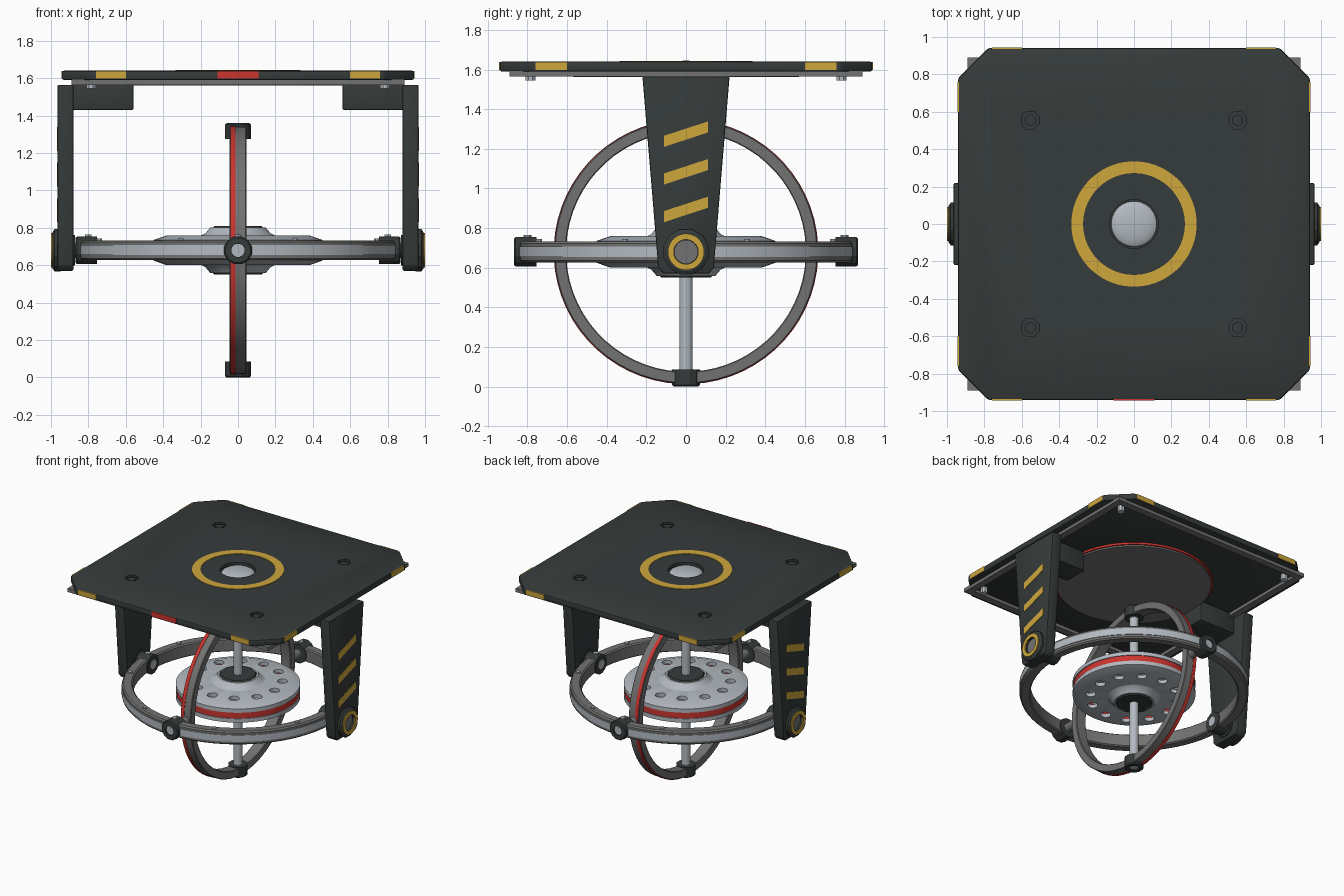
import bpy, bmesh
from math import cos, sin, pi, radians
from mathutils import Vector, Matrix

if "Cube" in bpy.data.objects:
    bpy.data.objects.remove(bpy.data.objects["Cube"], do_unlink=True)

C = 0.68        # height of the gimbal centre
TOP = 1.64      # top of the platform


def material(name, rgb):
    m = bpy.data.materials.new(name)
    m.use_nodes = True
    m.diffuse_color = (*rgb, 1)
    m.node_tree.nodes["Principled BSDF"].inputs["Base Color"].default_value = (*rgb, 1)
    return m


dark = material("dark paint", (0.036, 0.044, 0.043))
grey = material("grey metal", (0.17, 0.17, 0.168))
steel = material("bright steel", (0.45, 0.49, 0.53))
yellow = material("yellow paint", (0.62, 0.38, 0.045))
red = material("red paint", (0.6, 0.035, 0.028))


def finish(name, bm, mat, bevel=0):
    bmesh.ops.remove_doubles(bm, verts=bm.verts, dist=1e-5)
    bmesh.ops.recalc_face_normals(bm, faces=bm.faces)
    if bevel:
        sharp = [e for e in bm.edges if e.calc_face_angle(0) > 0.5]
        bmesh.ops.bevel(bm, geom=sharp, offset=bevel, segments=2, profile=0.5, affect='EDGES')
    me = bpy.data.meshes.new(name)
    bm.to_mesh(me)
    bm.free()
    me.materials.append(mat)
    ob = bpy.data.objects.new(name, me)
    bpy.context.collection.objects.link(ob)
    return ob


def lathe(name, profile, mat, axis=(0, 0, 1), loc=(0, 0, 0), seg=64, bevel=0):
    """Spin a closed (radius, height) profile about an axis."""
    bm = bmesh.new()
    rows = [[bm.verts.new((r * cos(a), r * sin(a), h)) for r, h in profile]
            for a in (2 * pi * (i + 0.5) / seg for i in range(seg))]
    n = len(profile)
    for i in range(seg):
        a, b = rows[i], rows[(i + 1) % seg]
        for j in range(n):
            k = (j + 1) % n
            if profile[j][0] + profile[k][0] > 0:
                bm.faces.new((a[j], b[j], b[k], a[k]))
    turn = Vector((0, 0, 1)).rotation_difference(Vector(axis)).to_matrix().to_4x4()
    bm.transform(Matrix.Translation(loc) @ turn)
    return finish(name, bm, mat, bevel)


def tube(name, r0, r1, h0, h1, mat, **kw):
    return lathe(name, [(r0, h0), (r1, h0), (r1, h1), (r0, h1)], mat, **kw)


def prism(name, points, push, mat, bevel=0):
    bm = bmesh.new()
    f = bm.faces.new([bm.verts.new(p) for p in points])
    ext = bmesh.ops.extrude_face_region(bm, geom=[f])["geom"]
    bmesh.ops.translate(bm, vec=push, verts=[g for g in ext if isinstance(g, bmesh.types.BMVert)])
    return finish(name, bm, mat, bevel)


def box(name, lo, hi, mat, bevel=0):
    pts = [(lo[0], lo[1], lo[2]), (hi[0], lo[1], lo[2]), (hi[0], hi[1], lo[2]), (lo[0], hi[1], lo[2])]
    return prism(name, pts, (0, 0, hi[2] - lo[2]), mat, bevel)


def cut(ob, cutters):
    for c in cutters:
        m = ob.modifiers.new("cut", 'BOOLEAN')
        m.object = c
        m.solver = 'EXACT'
        bpy.context.view_layer.objects.active = ob
        bpy.ops.object.modifier_apply(modifier=m.name)
        bpy.data.objects.remove(c, do_unlink=True)


corners = [(sx, sy) for sx in (-1, 1) for sy in (-1, 1)]

# Platform slab with clipped corners, sockets and a central well
a, b = 0.94, 0.78
outline = [(b, -a), (a, -b), (a, b), (b, a), (-b, a), (-a, b), (-a, -b), (-b, -a)]
slab = prism("platform", [(x, y, 1.59) for x, y in outline], (0, 0, TOP - 1.59), dark, 0.01)
cut(slab, [tube("socket_cutter", 0, 0.05, 1.622, 1.7, dark, loc=(0.555 * x, 0.555 * y, 0), seg=8)
           for x, y in corners] + [tube("well_cutter", 0, 0.13, 1.615, 1.7, dark)])
for x, y in corners:
    tube("socket_bolt", 0, 0.032, 1.62, 1.632, dark, loc=(0.555 * x, 0.555 * y, 0), seg=6)
    tube("frame_bolt", 0, 0.028, 1.545, 1.592, steel, loc=(0.785 * x, 0.785 * y, 0), seg=8)
tube("platform_ring", 0.272, 0.335, TOP - 0.01, TOP + 0.004, yellow)
dome = [(0.122 * cos(t), 1.615 + 0.03 * sin(t)) for t in (radians(15 * i) for i in range(6))]
lathe("centre_dome", [(0, 1.612), (0.122, 1.612)] + dome + [(0, 1.645)], steel, seg=32)

# Edge markings
for k in range(4):
    turn = Matrix.Rotation(k * pi / 2, 4, 'Z')
    for x in (-0.68, 0.68):
        box("edge_marking", (x - 0.08, -a - 0.003, 1.598), (x + 0.08, -a + 0.004, 1.638),
            yellow).data.transform(turn)
    # Underside frame rails
    box("under_frame_rail", (-0.89, -0.89, 1.565), (0.89, -0.835, 1.595), grey).data.transform(turn)
box("front_marking", (-0.11, -a - 0.003, 1.598), (0.11, -a + 0.004, 1.638), red)

# Underside disc with red rim
tube("under_disc", 0, 0.57, 1.562, 1.595, grey)
tube("under_disc_rim", 0.56, 0.582, 1.574, 1.595, red)

# Side arms with bracket, stripes and pivot hub
for s in (-1, 1):
    arm = [(-0.22, 1.565), (-0.14, 0.60), (-0.115, 0.57), (0.115, 0.57), (0.14, 0.60), (0.22, 1.565)]
    prism("side_arm", [(s * 0.88, y, z) for y, z in arm], (s * 0.085, 0, 0), dark, 0.008)
    box("arm_bracket", (min(s * 0.56, s * 0.89), -0.1, 1.43), (max(s * 0.56, s * 0.89), 0.1, 1.592), dark, 0.006)
    for z in (0.83, 1.02, 1.21):
        quad = [(-0.11, z), (0.11, z + 0.072), (0.11, z + 0.128), (-0.11, z + 0.056)]
        prism("arm_stripe", [(s * 0.962, y, h) for y, h in quad], (s * 0.007, 0, 0), yellow)
    side = dict(axis=(s, 0, 0), loc=(0, 0, C))
    lathe("arm_hub", [(0.06, 0.95), (0.118, 0.95), (0.118, 0.98), (0.1, 0.992), (0.06, 0.992)],
          dark, seg=12, **side)
    tube("hub_ring", 0.062, 0.092, 0.96, 1.0, yellow, seg=32, **side)
    tube("hub_pin", 0, 0.063, 0.95, 0.978, grey, seg=24, **side)
    tube("arm_axle", 0, 0.042, 0.8, 0.9, grey, seg=24, **side)
    tube("arm_inner_boss", 0, 0.085, 0.872, 0.89, dark, seg=12, **side)

# Outer gimbal ring, level
at = dict(loc=(0, 0, C))
lathe("outer_gimbal", [(0.765, -0.045), (0.775, -0.053), (0.832, -0.053), (0.842, -0.043), (0.842, 0.043),
                       (0.832, 0.053), (0.775, 0.053), (0.765, 0.045)], grey, seg=72, **at)
tube("outer_gimbal_band", 0.83, 0.847, -0.025, 0.027, steel, seg=72, **at)
for k in range(8):
    t = radians(22.5 + 45 * k)
    tube("gimbal_bolt", 0, 0.016, 0.04, 0.064, steel, loc=(0.803 * cos(t), 0.803 * sin(t), C), seg=8)


def clamp(axis, start, end, radius):
    d = Vector(axis)
    lathe("pivot_clamp", [(0.036, start), (radius, start), (radius, end - 0.008), (radius - 0.008, end),
                          (0.036, end)], dark, axis=axis, seg=12, **at)
    tube("pivot_pin", 0, 0.037, start - 0.004, end - 0.01, steel, axis=axis, seg=20, **at)


for k in range(4):
    d = (round(cos(k * pi / 2)), round(sin(k * pi / 2)), 0)
    clamp(d, 0.755, 0.868, 0.077)
    tube("clamp_bolt", 0, 0.02, 0.06, 0.084, steel, loc=(0.8 * d[0], 0.8 * d[1], C), seg=6)
for s in (-1, 1):
    clamp((0, 0, s), 0.595, 0.68, 0.072)
    tube("inner_axle", 0, 0.035, 0.61, 0.78, grey, axis=(0, s, 0), seg=24, **at)

# Inner gimbal ring, upright, with a red band on its rim
lathe("inner_gimbal", [(0.605, -0.04), (0.61, -0.045), (0.66, -0.045), (0.665, -0.04), (0.665, 0.04),
                       (0.66, 0.045), (0.61, 0.045), (0.605, 0.04)], grey, axis=(1, 0, 0), **at)
tube("inner_gimbal_band", 0.65, 0.668, -0.041, -0.013, red, axis=(1, 0, 0), **at)

# Rotor: two pierced plates around a hollow red drum
for s in (-1, 1):
    plate = lathe("rotor_plate", [(r, s * h) for r, h in (
        (0.1, 0.05), (0.1, 0.08), (0.38, 0.08), (0.453, 0.055), (0.453, 0.024), (0.41, 0.024),
        (0.4, 0.05))], steel, **at)
    cut(plate, [tube("hole_cutter", 0, 0.038, 0.02, 0.12, steel, axis=(0, 0, s), seg=16,
                     loc=(0.325 * cos(t), 0.325 * sin(t), C)) for t in (k * pi / 6 for k in range(12))])
    lathe("rotor_collar", [(r, s * h) for r, h in (
        (0.1, 0.07), (0.2, 0.078), (0.175, 0.09), (0.148, 0.122), (0.1, 0.122))], steel, seg=48, **at)
    lathe("rotor_cap", [(r, s * h) for r, h in ((0, 0.1), (0.14, 0.1), (0.14, 0.12), (0.13, 0.13), (0, 0.13))],
          dark, seg=12, **at)
tube("rotor_drum", 0.405, 0.447, -0.026, 0.026, red, **at)
tube("rotor_hub", 0, 0.12, -0.1, 0.1, steel, seg=32, **at)
tube("rotor_shaft", 0, 0.034, -0.62, 0.62, steel, seg=24, **at)

# Smooth round surfaces, keep the edges sharp
bpy.ops.object.select_all(action='DESELECT')
for ob in bpy.context.collection.objects:
    if ob.type == 'MESH':
        ob.select_set(True)
        bpy.context.view_layer.objects.active = ob
bpy.ops.object.shade_smooth_by_angle(angle=radians(28))
